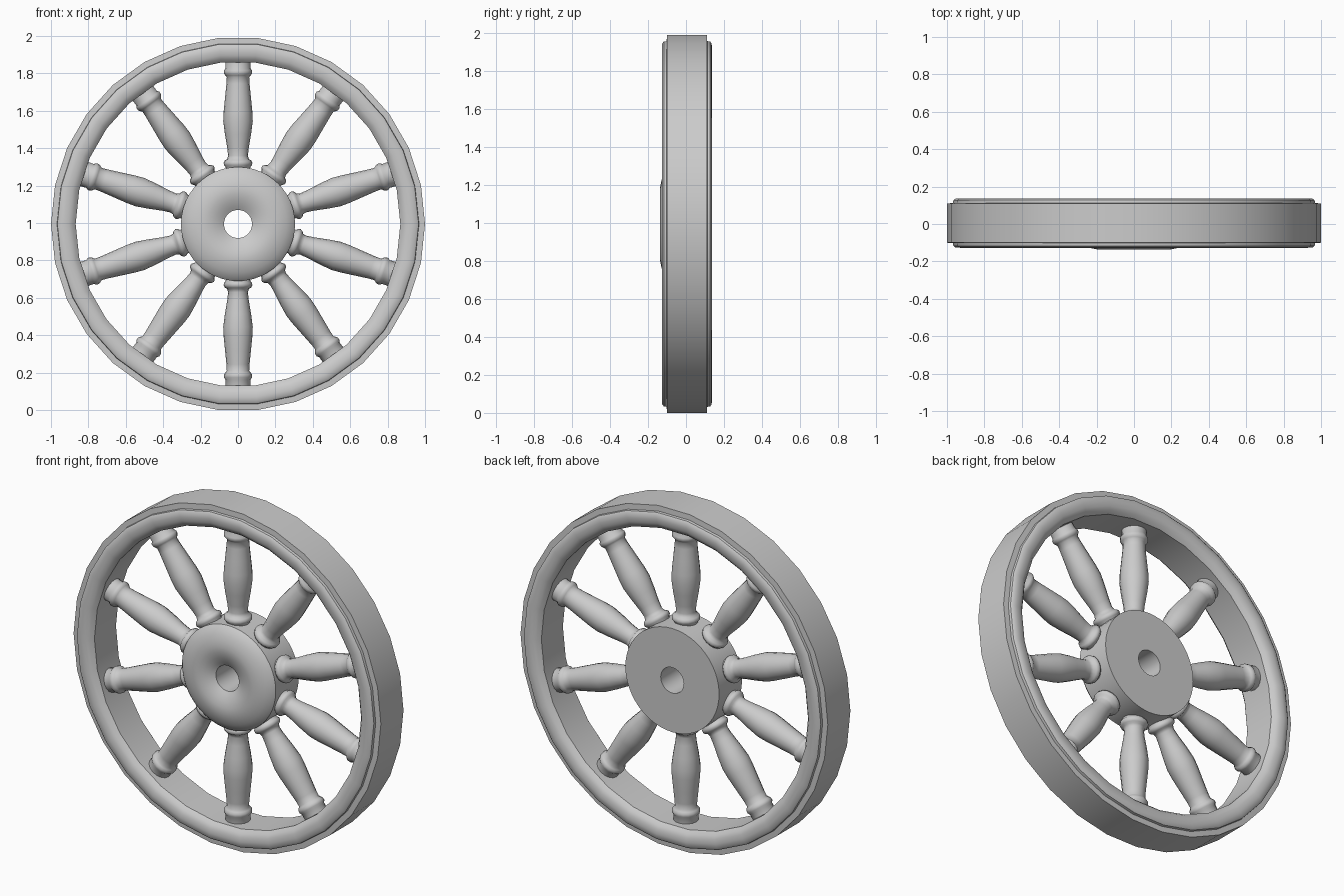
import bpy, bmesh, math
from mathutils import Matrix, Vector

if "Cube" in bpy.data.objects:
    bpy.data.objects.remove(bpy.data.objects["Cube"])

CZ = math.cos(math.radians(6))  # wheel centre height: flat side rests on the ground


def lathe(name, profile, sides, closed, matrix, phase=0.0, smooth=40):
    """Revolve (radius, height) points around local z, then place with matrix."""
    bm = bmesh.new()
    rings = []
    for i in range(sides):
        a = phase + 2 * math.pi * i / sides
        rings.append([bm.verts.new((r * math.cos(a), r * math.sin(a), h))
                      for r, h in profile])
    n = len(profile)
    for i in range(sides):
        p, q = rings[i], rings[(i + 1) % sides]
        for j in range(n if closed else n - 1):
            k = (j + 1) % n
            bm.faces.new((p[j], q[j], q[k], p[k]))
    if not closed:
        bm.faces.new([r[0] for r in rings])
        bm.faces.new([r[-1] for r in rings])
    bmesh.ops.recalc_face_normals(bm, faces=bm.faces)
    mesh = bpy.data.meshes.new(name)
    bm.to_mesh(mesh)
    bm.free()
    mesh.transform(matrix)
    obj = bpy.data.objects.new(name, mesh)
    bpy.context.collection.objects.link(obj)
    bpy.context.view_layer.objects.active = obj
    for o in bpy.context.selected_objects:
        o.select_set(False)
    obj.select_set(True)
    bpy.ops.object.shade_smooth_by_angle(angle=math.radians(smooth))
    return obj


# Local +z becomes world -y (towards the front)
axle = Matrix.Translation((0, 0, CZ)) @ Matrix.Rotation(math.pi / 2, 4, 'X')

# Rim: flat tread with a rounded moulding on each side, mirrored about y = 0.005
half = [(1.0, 0.105), (0.968, 0.107), (0.966, 0.122), (0.955, 0.130),
        (0.93, 0.132), (0.905, 0.129), (0.885, 0.119), (0.868, 0.100)]
rim = half + [(r, -h) for r, h in reversed(half)]
lathe("rim", rim, 30, True, Matrix.Translation((0, 0.005, 0)) @ axle)

# Hub: flat back, domed front that dips into the axle hole
hub = [(0.075, -0.128), (0.305, -0.128), (0.305, 0.085), (0.29, 0.101),
       (0.26, 0.118), (0.23, 0.129), (0.195, 0.136), (0.16, 0.134),
       (0.125, 0.124), (0.095, 0.110), (0.075, 0.098)]
lathe("hub", hub, 48, True, axle)

# Ten turned spokes with a collar at each end
spoke = [(0.062, 0.27), (0.066, 0.305), (0.075, 0.315), (0.077, 0.328),
         (0.070, 0.340), (0.058, 0.347), (0.053, 0.365), (0.058, 0.41),
         (0.070, 0.48), (0.079, 0.55), (0.077, 0.60), (0.069, 0.68),
         (0.062, 0.75), (0.060, 0.785), (0.068, 0.795), (0.075, 0.805),
         (0.075, 0.820), (0.067, 0.832), (0.068, 0.89)]
for i in range(10):
    turn = Matrix.Rotation(math.radians(36 * i), 4, 'Y')
    lathe(f"spoke_{i + 1}", spoke, 16, False,
          Matrix.Translation((0, 0, CZ)) @ turn, smooth=60)
